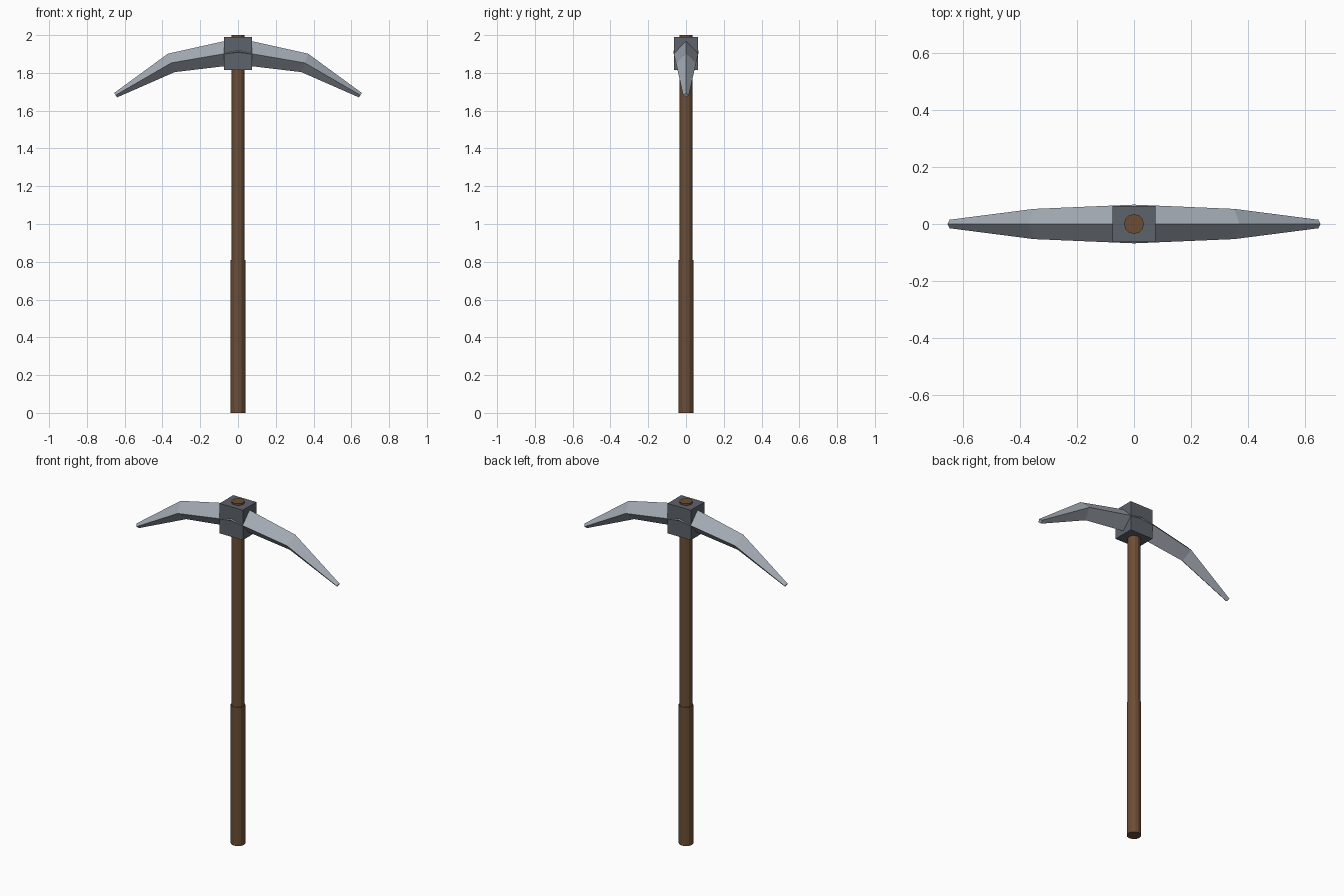
import bpy, bmesh, math
from mathutils import Vector

cube = bpy.data.objects.get("Cube")
if cube:
    bpy.data.objects.remove(cube, do_unlink=True)


def material(name, color):
    m = bpy.data.materials.new(name)
    m.use_nodes = True
    m.diffuse_color = (*color, 1)
    m.node_tree.nodes["Principled BSDF"].inputs["Base Color"].default_value = (*color, 1)
    return m


wood = material("brown wood", (0.15, 0.075, 0.036))
steel = material("light steel", (0.36, 0.40, 0.45))
iron = material("dark iron", (0.11, 0.125, 0.145))


def finish(name, bm, mat):
    bmesh.ops.recalc_face_normals(bm, faces=bm.faces)
    mesh = bpy.data.meshes.new(name)
    bm.to_mesh(mesh)
    bm.free()
    mesh.materials.append(mat)
    obj = bpy.data.objects.new(name, mesh)
    bpy.context.collection.objects.link(obj)
    return obj


def pole(name, radius, z0, z1, mat):
    bm = bmesh.new()
    bmesh.ops.create_cone(bm, cap_ends=True, segments=12, radius1=radius,
                          radius2=radius, depth=z1 - z0)
    bmesh.ops.translate(bm, verts=bm.verts, vec=(0, 0, (z0 + z1) / 2))
    return finish(name, bm, mat)


# Wooden shaft with a slightly thicker grip
pole("handle", 0.035, 0.01, 2.0, wood)
pole("grip", 0.039, 0, 0.81, wood)

# Iron block holding the head
bm = bmesh.new()
bmesh.ops.create_cube(bm, size=1)
bmesh.ops.scale(bm, verts=bm.verts, vec=(0.15, 0.126, 0.175))
bmesh.ops.translate(bm, verts=bm.verts, vec=(0, 0, 1.9025))
finish("head_block", bm, iron)

# Curved head: diamond sections tapering to both tips
# (x, z, half width, half height, tilt in degrees)
right_half = [(0.648, 1.682, 0.015, 0.014, 32), (0.353, 1.853, 0.053, 0.052, 20)]
sections = [(-x, z, w, h, -t) for x, z, w, h, t in right_half]
sections += [(0, 1.914, 0.068, 0.07, 0)] + right_half[::-1]
bm = bmesh.new()
rings = []
for x, z, w, h, tilt in sections:
    center = Vector((x, 0, z))
    up = Vector((math.sin(math.radians(tilt)), 0, math.cos(math.radians(tilt)))) * h
    side = Vector((0, w, 0))
    rings.append([bm.verts.new(center + d) for d in (up, side, -up, -side)])
for a, b in zip(rings, rings[1:]):
    for i in range(4):
        j = (i + 1) % 4
        bm.faces.new((a[i], a[j], b[j], b[i]))
bm.faces.new(rings[0])
bm.faces.new(rings[-1])
finish("pick_head", bm, steel)
